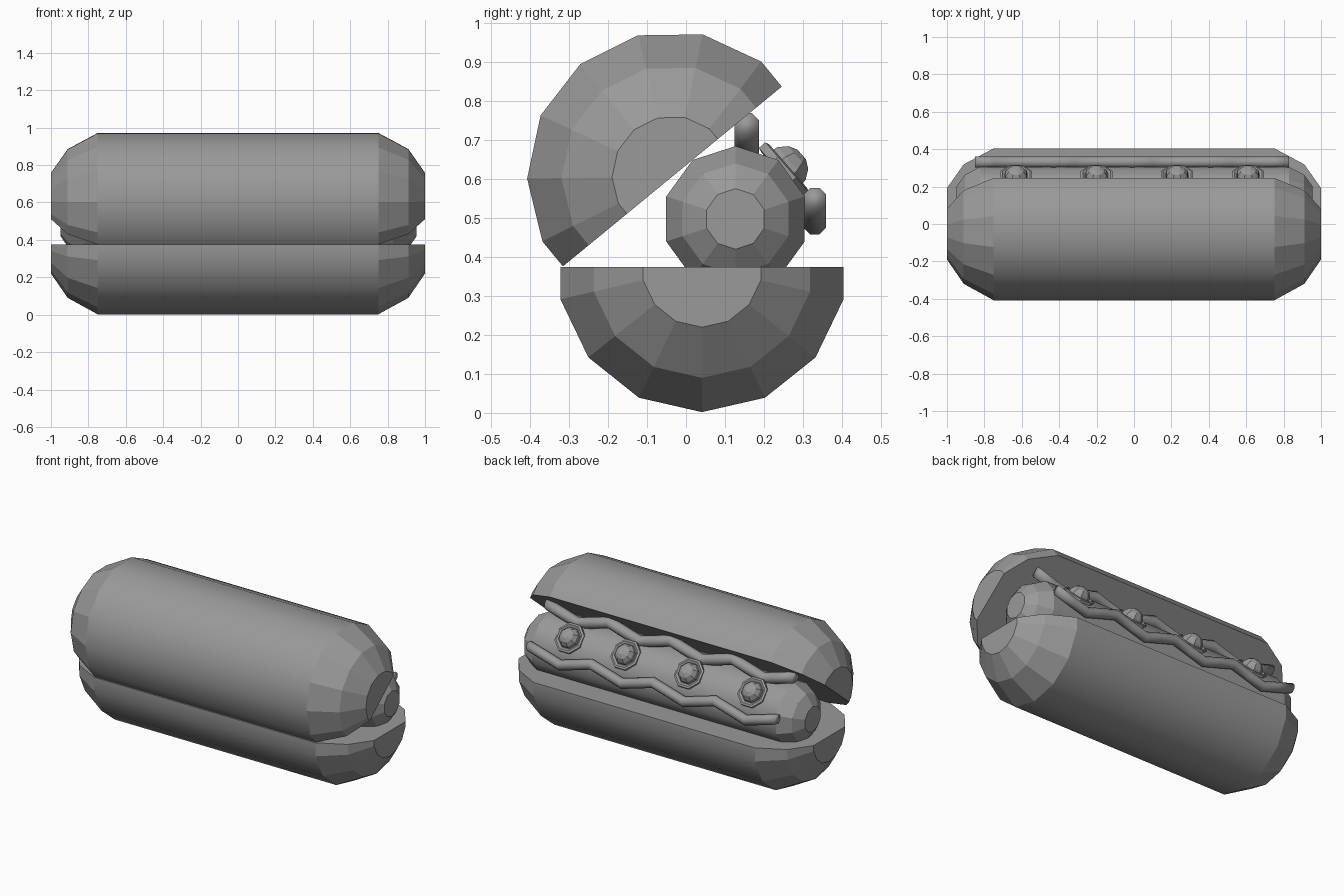
import bpy, bmesh, math
from mathutils import Vector

if "Cube" in bpy.data.objects:
    bpy.data.objects.remove(bpy.data.objects["Cube"])

grey = bpy.data.materials.new("dark_grey")
grey.diffuse_color = (0.32, 0.32, 0.32, 1)
grey.use_nodes = True
grey.node_tree.nodes["Principled BSDF"].inputs["Base Color"].default_value = grey.diffuse_color


def loft(name, rings, sides, phase=0.0, cut=False, smooth=31, flat_ends=False):
    """Skin polygon rings (x, y, z, radius) that lie across the x axis."""
    bm = bmesh.new()
    loops = []
    for x, y, z, r in rings:
        loops.append([bm.verts.new((x,
                                    y + r * math.cos(phase + math.tau * i / sides),
                                    z + r * math.sin(phase + math.tau * i / sides)))
                      for i in range(sides)])
    for a, b in zip(loops, loops[1:]):
        for i in range(sides):
            j = (i + 1) % sides
            bm.faces.new((a[i], a[j], b[j], b[i]))
    bm.faces.new(loops[0])
    bm.faces.new(loops[-1])
    if cut:  # keep only the half below local z = 0 and close it
        bmesh.ops.bisect_plane(bm, geom=bm.verts[:] + bm.edges[:] + bm.faces[:],
                               plane_co=(0, 0, 0), plane_no=(0, 0, 1), clear_outer=True)
        bmesh.ops.holes_fill(bm, edges=[e for e in bm.edges if e.is_boundary], sides=0)
    bmesh.ops.recalc_face_normals(bm, faces=bm.faces[:])
    me = bpy.data.meshes.new(name)
    bm.to_mesh(me)
    bm.free()
    me.materials.append(grey)
    ob = bpy.data.objects.new(name, me)
    bpy.context.collection.objects.link(ob)
    bpy.ops.object.select_all(action='DESELECT')
    ob.select_set(True)
    bpy.context.view_layer.objects.active = ob
    bpy.ops.object.shade_smooth_by_angle(angle=math.radians(smooth))
    if flat_ends:  # faceted tips on a smooth body
        for p in me.polygons:
            if abs(p.normal.x) > 0.1:
                p.use_smooth = False
    return ob


def capsule_rings(length, radius):
    """Rounded-end bar: flat tip, one shoulder ring, straight body."""
    half = [(length, 0.155 / 0.373), (length - 0.24 * radius, 0.285 / 0.373),
            (length - 0.67 * radius, 1.0)]
    return ([(-x, 0, 0, k * radius) for x, k in half]
            + [(x, 0, 0, k * radius) for x, k in reversed(half)])


# Two bun halves, the upper one tipped open toward the back
bun = capsule_rings(1.0, 0.373)
bottom_bun = loft("bottom_bun", bun, 14, -math.pi / 2, cut=True, flat_ends=True)
bottom_bun.location = (0, 0.041, 0.375)
top_bun = loft("top_bun", bun, 14, -math.pi / 2, cut=True, flat_ends=True)
top_bun.location = (0, -0.035, 0.607)
top_bun.rotation_euler = (math.radians(219.4), 0, 0)

# Sausage
sausage = loft("sausage", capsule_rings(0.952, 0.187), 10, math.pi / 2,
               smooth=40, flat_ends=True)
sausage.location = (0.003, 0.127, 0.498)


# Wavy sauce lines
def sauce(name, y, z, radius, amp=0.031, waves=4, x0=0.83, x1=-0.85):
    n = int(waves * 4)
    rings = [(x0 + (x1 - x0) * i / n, y,
              z + amp * math.cos(math.tau * waves * i / n), radius)
             for i in range(n + 1)]
    return loft(name, rings, 8, math.pi / 8, smooth=180)


sauce("upper_sauce_line", 0.156, 0.708, 0.034)
sauce("lower_sauce_line", 0.331, 0.518, 0.031)

# Round toppings: flat collar with a dome
normal = Vector((0, 0.755, 0.656))
for i, x in enumerate((-0.63, -0.20, 0.23, 0.61)):
    collar = loft(f"topping_collar_{i + 1}",
                  [(-0.015, 0, 0, 0.075), (-0.012, 0, 0, 0.092), (0.01, 0, 0, 0.092),
                   (0.014, 0, 0, 0.08), (0.004, 0, 0, 0.066)], 8, math.pi / 8, smooth=20)
    dome = loft(f"topping_dome_{i + 1}",
                [(-0.03, 0, 0, 0.05), (0.0, 0, 0, 0.064), (0.025, 0, 0, 0.06),
                 (0.048, 0, 0, 0.042), (0.06, 0, 0, 0.018)], 8, math.pi / 8, smooth=20)
    for ob in (collar, dome):
        ob.location = (x, 0.252, 0.624)
        ob.rotation_mode = 'QUATERNION'
        ob.rotation_quaternion = normal.to_track_quat('X', 'Z')
